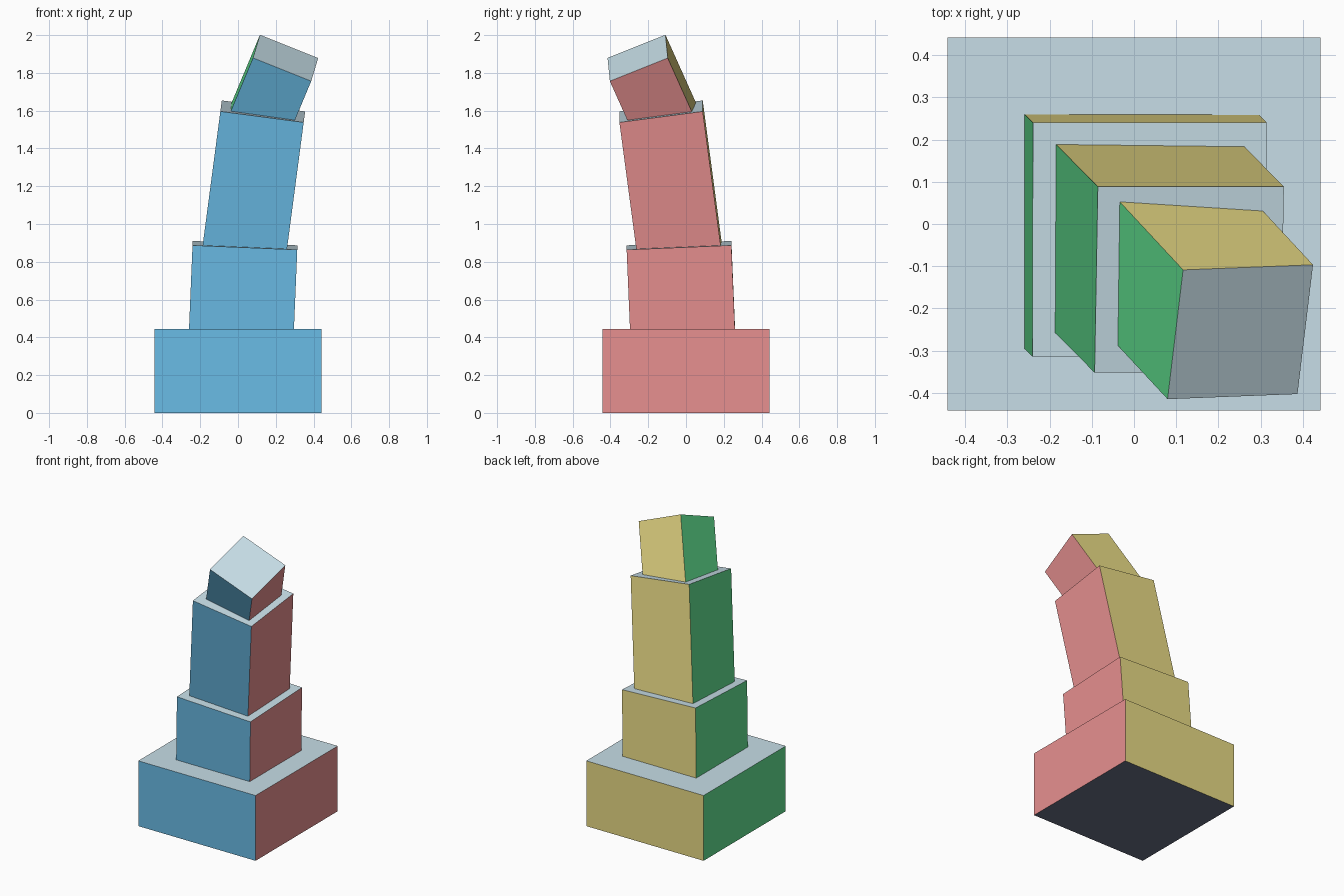
import bpy
from mathutils import Vector

cube = bpy.data.objects.get("Cube")
if cube:
    bpy.data.objects.remove(cube, do_unlink=True)


def make_material(name, rgb):
    """Flat material from an 8-bit display colour."""
    linear = [((c / 255 + 0.055) / 1.055) ** 2.4 for c in rgb]
    mat = bpy.data.materials.new(name)
    mat.use_nodes = True
    mat.diffuse_color = (*linear, 1)
    mat.node_tree.nodes["Principled BSDF"].inputs["Base Color"].default_value = (*linear, 1)
    return mat


# One colour per side of every block
SIDES = {
    "+x": make_material("soft red", (231, 144, 144)),
    "-x": make_material("leaf green", (98, 228, 146)),
    "+y": make_material("straw yellow", (231, 217, 132)),
    "-y": make_material("sky blue", (106, 188, 230)),
    "+z": make_material("pale blue", (199, 222, 231)),
    "-z": make_material("slate", (104, 111, 133)),
}
ORDER = list(SIDES)


def block(name, top, x_axis, y_axis, width, length):
    """Square block hung down from the centre of its top face."""
    x = Vector(x_axis).normalized()
    z = x.cross(Vector(y_axis)).normalized()
    y = z.cross(x)
    bpy.ops.mesh.primitive_cube_add(size=1)
    obj = bpy.context.object
    obj.name = obj.data.name = name
    mesh = obj.data
    for mat in SIDES.values():
        mesh.materials.append(mat)
    # Colour each face by the direction it points before tilting
    for face in mesh.polygons:
        axis = max(range(3), key=lambda i: abs(face.normal[i]))
        sign = "+" if face.normal[axis] > 0 else "-"
        face.material_index = ORDER.index(sign + "xyz"[axis])
    # Tilt into place
    for v in mesh.vertices:
        a, b, c = v.co
        v.co = Vector(top) + width * (a * x + b * y) + length * (c - 0.5) * z
    mesh.update()
    return obj


# Plinth, then three leaning blocks each sunk into the one below
block("base_block", (0, 0, 0.445), (1, 0, 0), (0, 1, 0), 0.885, 0.445)
block("lower_block", (0.037, -0.037, 0.887), (1, 0, -0.042), (0.002, 1, 0.042), 0.555, 0.5)
block("middle_block", (0.131, -0.132, 1.596), (1, 0, -0.132), (0.012, 1, 0.132), 0.445, 0.79)
block("top_block", (0.252, -0.256, 1.879), (0.305, 0.012, -0.122), (0.038, 0.307, 0.122), 0.332, 0.48)
